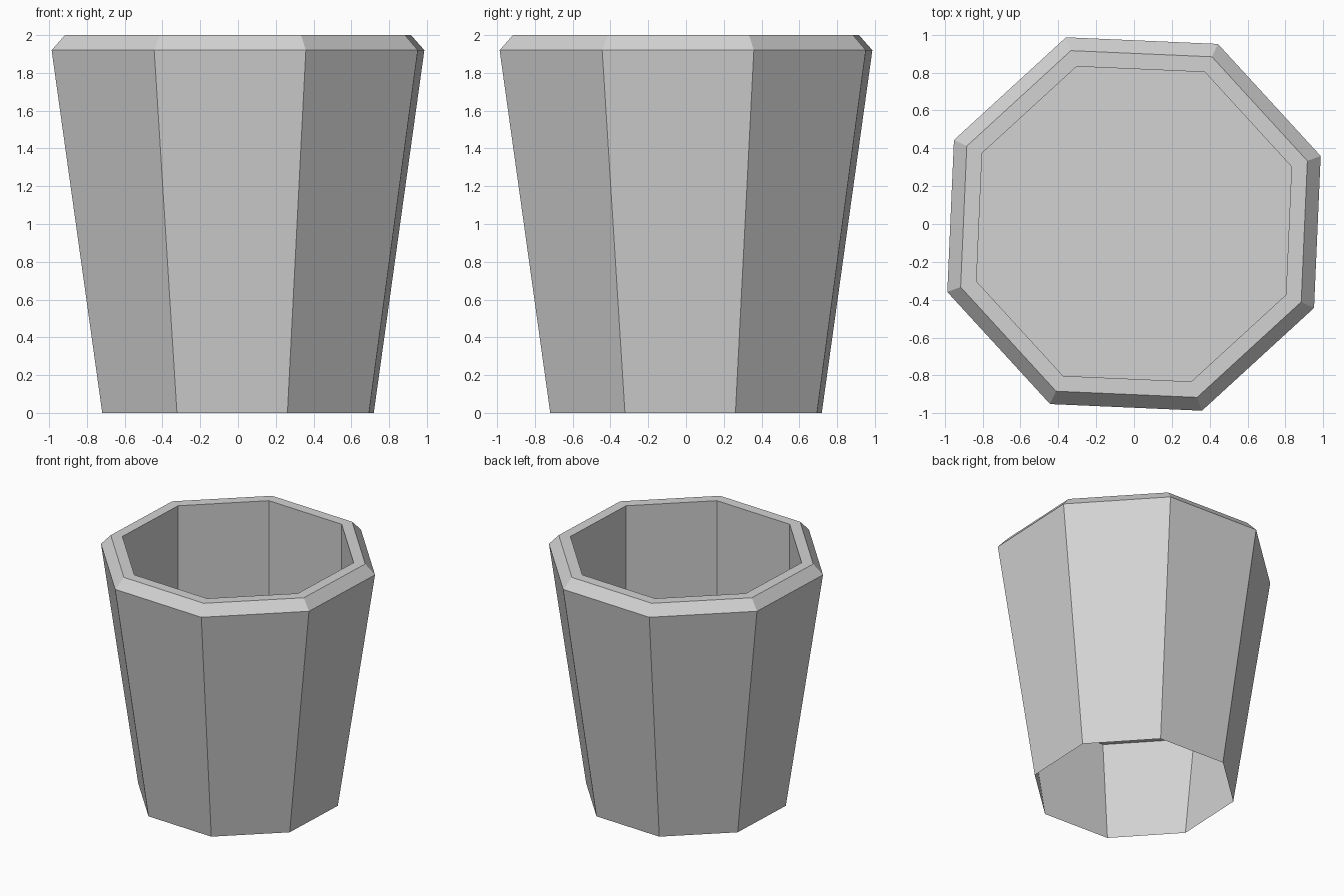
import bpy, bmesh, math

cube = bpy.data.objects.get("Cube")
if cube:
    bpy.data.objects.remove(cube, do_unlink=True)

SIDES = 8
TURN = math.radians(20)

# One plain grey for the whole pot
grey = bpy.data.materials.new("light_grey")
grey.use_nodes = True
colour = (0.65, 0.65, 0.65, 1)
grey.diffuse_color = colour
grey.node_tree.nodes["Principled BSDF"].inputs["Base Color"].default_value = colour


def make_turned(name, profile, cap_end=False):
    """Sweep a (radius, height) profile around z as flat-sided rings."""
    bm = bmesh.new()
    rings = []
    for radius, z in profile:
        angles = [TURN + math.tau * i / SIDES for i in range(SIDES)]
        rings.append([bm.verts.new((radius * math.cos(a), radius * math.sin(a), z))
                      for a in angles])
    for low, high in zip(rings, rings[1:]):
        for i in range(SIDES):
            j = (i + 1) % SIDES
            bm.faces.new((low[i], low[j], high[j], high[i]))
    if cap_end:
        bm.faces.new(rings[-1])
    mesh = bpy.data.meshes.new(name)
    bm.to_mesh(mesh)
    bm.free()
    mesh.materials.append(grey)
    obj = bpy.data.objects.new(name, mesh)
    bpy.context.collection.objects.link(obj)
    return obj


# Tapered outer wall, bevelled rim, straight inner wall and raised floor;
# the foot is left open underneath
make_turned("pot", [(0.765, 0), (1.05, 1.92), (0.975, 2.0),
                    (0.886, 2.0), (0.886, 0.87)], cap_end=True)
